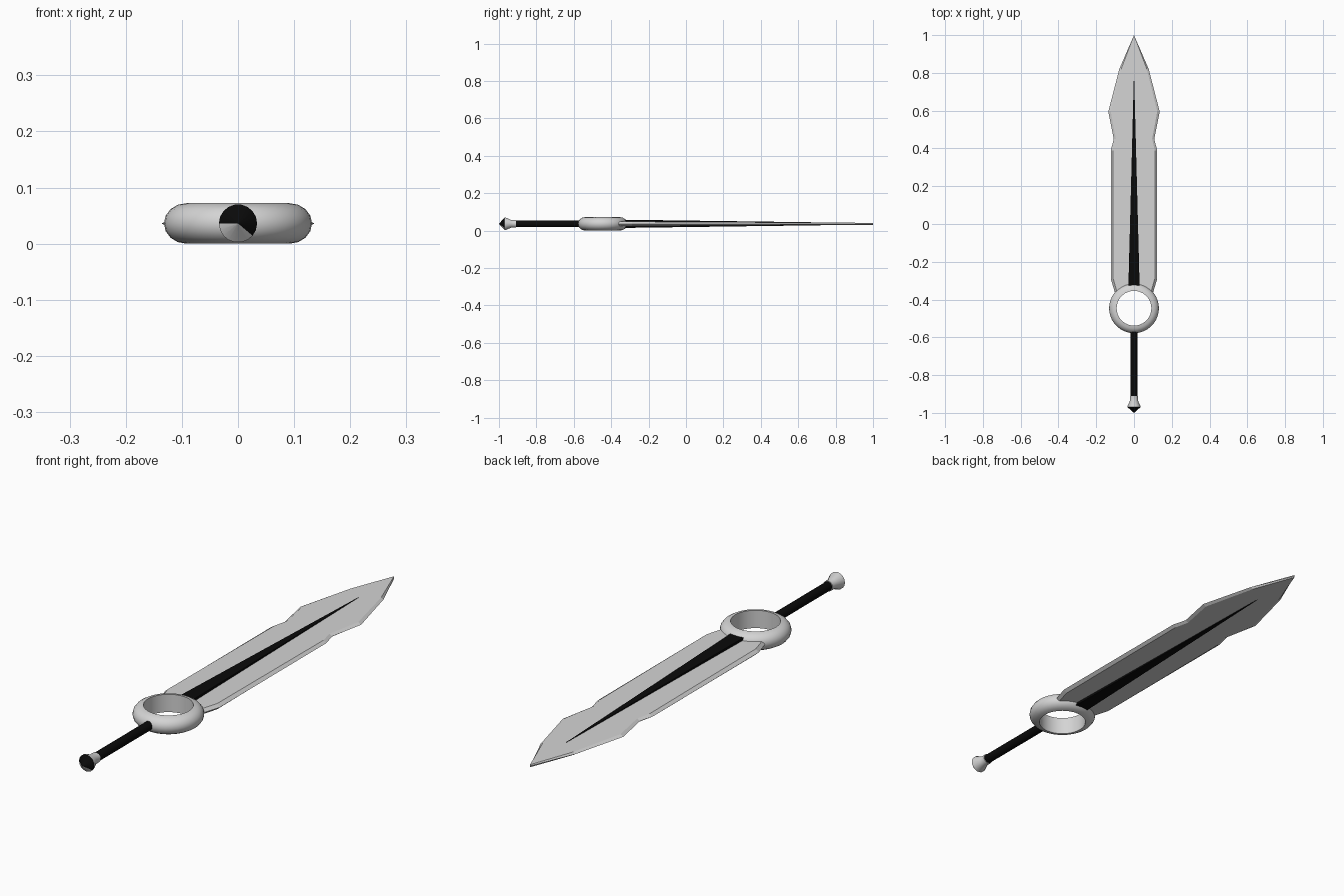
import bpy, bmesh, math
from mathutils import Vector, Matrix

cube = bpy.data.objects.get("Cube")
if cube:
    bpy.data.objects.remove(cube)

MID = 0.036  # height of the sword's middle plane


def material(name, value):
    m = bpy.data.materials.new(name)
    m.use_nodes = True
    colour = (value, value, value, 1)
    m.diffuse_color = colour
    m.node_tree.nodes["Principled BSDF"].inputs["Base Color"].default_value = colour
    return m


steel = material("steel grey", 0.66)
black = material("black", 0.003)


def finish(name, bm, mats, smooth=None):
    bmesh.ops.remove_doubles(bm, verts=bm.verts[:], dist=1e-5)
    bmesh.ops.recalc_face_normals(bm, faces=bm.faces[:])
    mesh = bpy.data.meshes.new(name)
    bm.to_mesh(mesh)
    bm.free()
    for m in mats:
        mesh.materials.append(m)
    ob = bpy.data.objects.new(name, mesh)
    bpy.context.collection.objects.link(ob)
    if smooth:
        bpy.ops.object.select_all(action='DESELECT')
        ob.select_set(True)
        bpy.context.view_layer.objects.active = ob
        bpy.ops.object.shade_smooth_by_angle(angle=math.radians(smooth))
    return ob


def loft(sections, caps=True):
    """Skin a list of closed cross-sections."""
    bm = bmesh.new()
    rows = [[bm.verts.new(p) for p in s] for s in sections]
    n = len(rows[0])
    for a, b in zip(rows, rows[1:]):
        for i in range(n):
            j = (i + 1) % n
            bm.faces.new((a[i], a[j], b[j], b[i]))
    if caps:
        bm.faces.new(rows[0])
        bm.faces.new(rows[-1])
    return bm


def lathe_y(profile, sides):
    """Turn (y, radius) points about the sword's long axis."""
    angles = [math.tau * i / sides for i in range(sides)]
    return loft([[(r * math.cos(a), y, MID + r * math.sin(a)) for a in angles]
                 for y, r in profile])


# Blade: (y, edge half width, flat half width, y on the centre line)
stations = [(-0.36, 0.102, 0.090, -0.335), (-0.29, 0.123, 0.110, -0.29),
            (0.39, 0.123, 0.110, 0.39), (0.45, 0.107, 0.096, 0.45),
            (0.595, 0.136, 0.123, 0.595), (0.82, 0.078, 0.068, 0.82),
            (1.0, 0, 0, 1.0)]
sections = []
for y, edge, flat, yc in stations:
    t = 0.012 - 0.005 * (y + 0.36)
    sections.append([(-edge, y, MID), (-flat, y, MID + t), (0, yc, MID + t),
                     (flat, y, MID + t), (edge, y, MID), (flat, y, MID - t),
                     (0, yc, MID - t), (-flat, y, MID - t)])
finish("blade", loft(sections, caps=False), [steel])

# Tapering dark spine standing proud of both blade faces
spine = [[(sx * w, y, MID + sz * h) for sx, sz in ((-1, -1), (1, -1), (1, 1), (-1, 1))]
         for y, w, h in ((-0.34, 0.03, 0.022), (0.77, 0.001, 0.007))]
finish("blade_spine", loft(spine), [black])

# Ring guard: straight inner wall, half-round outside
arc = [math.radians(-90 + 22.5 * i) for i in range(9)]
bm = bmesh.new()
profile = [bm.verts.new((0.092 + 0.04 * math.cos(a), 0, MID * (1 + math.sin(a)))) for a in arc]
edges = [bm.edges.new((p, q)) for p, q in zip(profile, profile[1:] + profile[:1])]
bmesh.ops.spin(bm, geom=profile + edges, cent=(0, 0, 0), axis=(0, 0, 1),
               angle=math.tau, steps=36)
bmesh.ops.transform(bm, matrix=Matrix.Translation((0, -0.446, 0)), verts=bm.verts[:])
finish("ring_guard", bm, [steel], 40)

# Grip
finish("grip", lathe_y([(-0.56, 0.018), (-0.925, 0.018)], 18), [black], 40)

# Pommel with a flared collar and a partly black end cone
bm = lathe_y([(-0.91, 0.021), (-0.935, 0.021), (-0.964, 0.034), (-0.97, 0.034),
              (-1.0, 0.0005)], 18)
for f in bm.faces:
    c = f.calc_center_median()
    angle = math.degrees(math.atan2(c.z - MID, c.x))
    if c.y < -0.972 and angle > -40:
        f.material_index = 1
finish("pommel", bm, [steel, black], 30)
